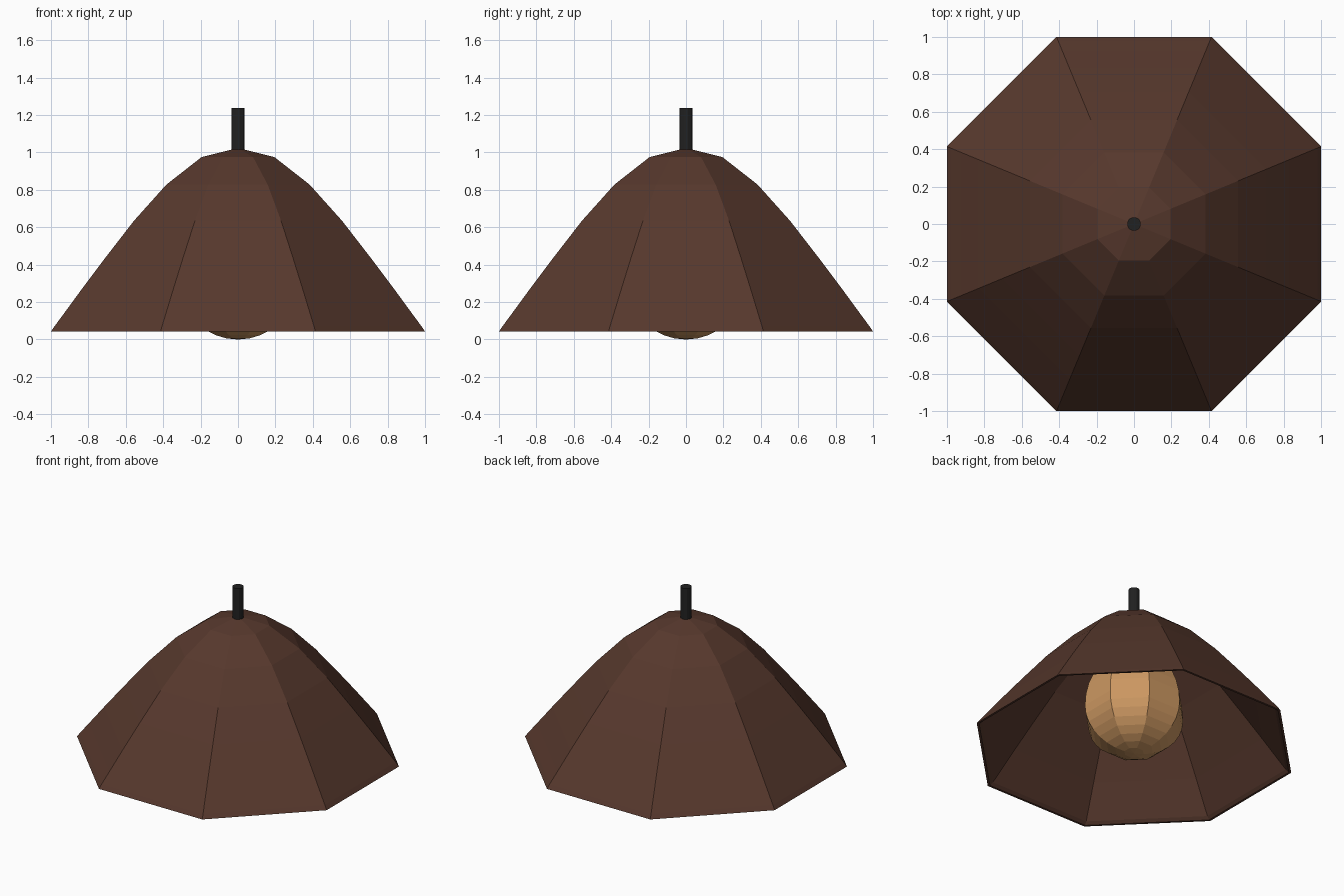
import bpy, bmesh, math

if "Cube" in bpy.data.objects:
    bpy.data.objects.remove(bpy.data.objects["Cube"])


def material(name, color):
    m = bpy.data.materials.new(name)
    m.diffuse_color = (*color, 1)
    m.use_nodes = True
    m.node_tree.nodes["Principled BSDF"].inputs["Base Color"].default_value = m.diffuse_color
    return m


def lathe(name, profile, sides, mat):
    """Revolve (apothem, z) points into a flat-faced solid with flats facing the axes."""
    bm = bmesh.new()
    rings = []
    k = 1 / math.cos(math.pi / sides)
    for r, z in profile:
        if r == 0:
            rings.append([bm.verts.new((0, 0, z))] * sides)
        else:
            rings.append([bm.verts.new((r * k * math.cos(a), r * k * math.sin(a), z))
                          for a in [(i + 0.5) * 2 * math.pi / sides for i in range(sides)]])
    for a, b in zip(rings, rings[1:]):
        for i in range(sides):
            j = (i + 1) % sides
            bm.faces.new(list(dict.fromkeys((a[i], a[j], b[j], b[i]))))
    bmesh.ops.recalc_face_normals(bm, faces=bm.faces)
    me = bpy.data.meshes.new(name)
    bm.to_mesh(me)
    bm.free()
    me.materials.append(mat)
    ob = bpy.data.objects.new(name, me)
    bpy.context.collection.objects.link(ob)
    return ob


brown = material("shade_brown", (0.095, 0.04, 0.026))
amber = material("bulb_amber", (0.6, 0.31, 0.12))
black = material("cord_black", (0.015, 0.015, 0.015))

# Eight-sided shade: outer skin down to the rim, then back up inside
outer = [(0.195, 0.975), (0.383, 0.828), (0.556, 0.635), (0.707, 0.44),
         (0.831, 0.275), (0.924, 0.148), (0.98, 0.072), (1.0, 0.042)]
inner = [(r - 0.015, max(z - 0.012, 0.042)) for r, z in reversed(outer)]
lathe("lamp_shade", [(0, 1.024)] + outer + inner + [(0, 1.01)], 8, brown)

# Bulb: round lower half, stretched upper half narrowing to a neck
R = 0.312
steps = [i * math.pi / 16 for i in range(14)]
bulb = [(R * math.sin(t), 0.305 - (0.305 if t <= math.pi / 2 else 0.45) * math.cos(t))
        for t in steps]
lathe("bulb", bulb + [(0.13, 0.78), (0, 0.78)], 8, amber)

# Hanging cord running through the shade to the bulb
lathe("cord", [(0, 0.77), (0.036, 0.77), (0.036, 1.238), (0, 1.238)], 12, black)
